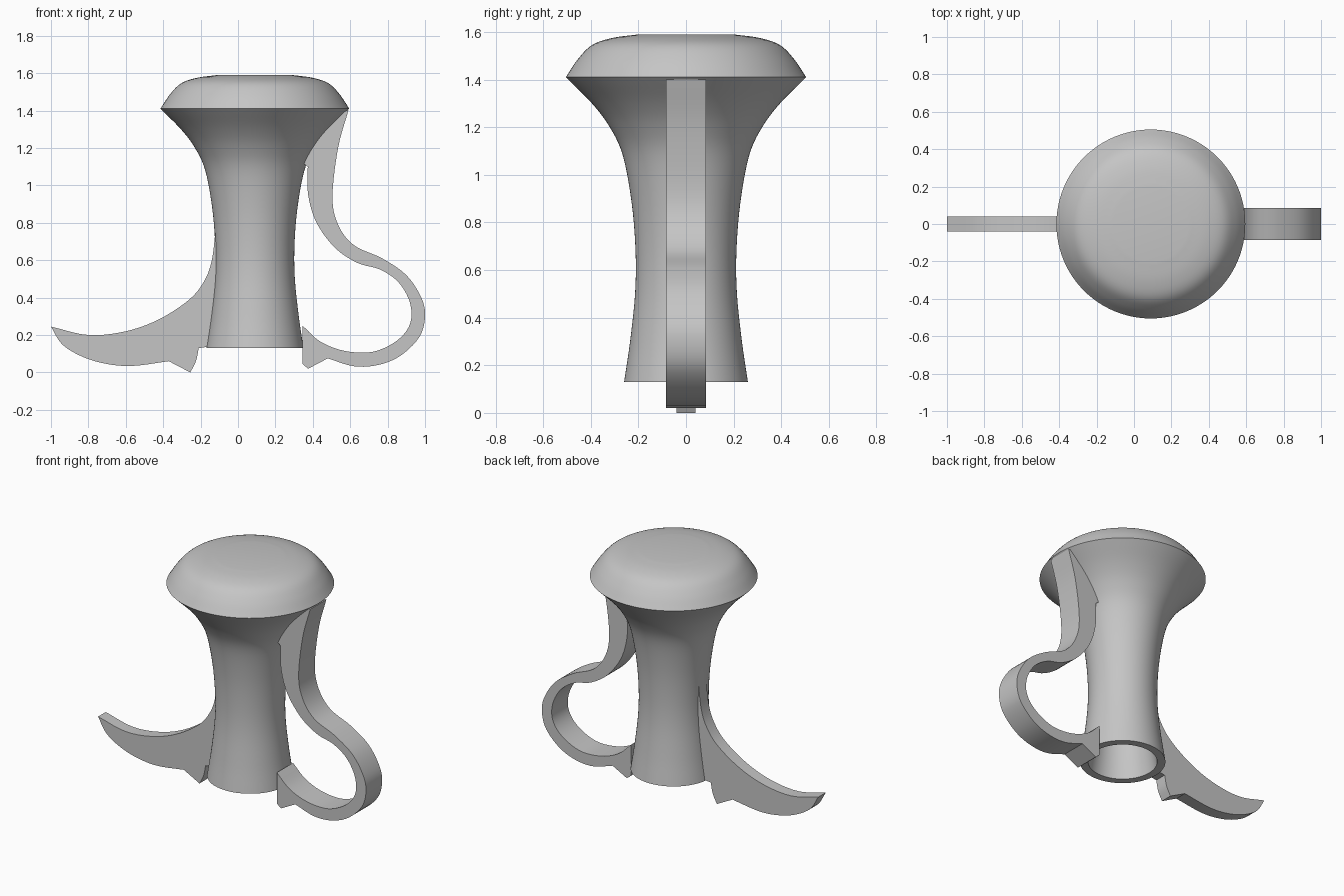
import bpy
import bmesh
from math import radians, tau
from mathutils import Vector

AXIS_X = 0.09
WALL = 0.05

default_cube = bpy.data.objects.get("Cube")
if default_cube:
    bpy.data.objects.remove(default_cube, do_unlink=True)

# One plain grey for every part
grey = bpy.data.materials.new("plain grey")
grey.use_nodes = True
colour = (0.56, 0.56, 0.56, 1)
grey.diffuse_color = colour
grey.node_tree.nodes["Principled BSDF"].inputs["Base Color"].default_value = colour


def smooth_run(points, steps=5):
    """Catmull-Rom curve through the points, keeping both ends."""
    pts = [Vector(p) for p in points]
    if len(pts) < 3:
        return pts
    padded = [2 * pts[0] - pts[1]] + pts + [2 * pts[-1] - pts[-2]]
    curve = []
    for a, b, c, d in zip(padded, padded[1:], padded[2:], padded[3:]):
        for i in range(steps):
            t = i / steps
            curve.append(b + (c - a) * t / 2
                         + (2 * a - 5 * b + 4 * c - d) * t * t / 2
                         + (3 * b - a - 3 * c + d) * t ** 3 / 2)
    curve.append(pts[-1])
    return curve


def finish(name, bm):
    """Turn the bmesh into a shaded, coloured object."""
    bmesh.ops.recalc_face_normals(bm, faces=bm.faces)
    mesh = bpy.data.meshes.new(name)
    bm.to_mesh(mesh)
    bm.free()
    mesh.materials.append(grey)
    obj = bpy.data.objects.new(name, mesh)
    bpy.context.scene.collection.objects.link(obj)
    for other in bpy.context.selected_objects:
        other.select_set(False)
    obj.select_set(True)
    bpy.context.view_layer.objects.active = obj
    bpy.ops.object.shade_smooth_by_angle(angle=radians(30))
    return obj


def lathe(name, profile, segments=96):
    """Spin a (radius, height) profile around the body axis."""
    bm = bmesh.new()
    verts = [bm.verts.new((AXIS_X + r, 0, z)) for r, z in profile]
    edges = [bm.edges.new(pair) for pair in zip(verts, verts[1:])]
    bmesh.ops.spin(bm, geom=verts + edges, cent=(AXIS_X, 0, 0), axis=(0, 0, 1),
                   angle=tau, steps=segments, use_merge=False)
    bmesh.ops.remove_doubles(bm, verts=bm.verts, dist=0.0005)
    return finish(name, bm)


def plate(name, runs, half_width):
    """Extrude an outline of smooth runs; the runs meet at sharp corners."""
    outline = []
    for run in runs:
        for p in smooth_run(run):
            if not outline or (p - outline[-1]).length > 0.001:
                outline.append(p)
    bm = bmesh.new()
    face = bm.faces.new([bm.verts.new((x, -half_width, z)) for x, z in outline])
    extruded = bmesh.ops.extrude_face_region(bm, geom=[face], use_keep_orig=True)
    moved = [v for v in extruded["geom"] if isinstance(v, bmesh.types.BMVert)]
    bmesh.ops.translate(bm, verts=moved, vec=(0, 2 * half_width, 0))
    return finish(name, bm)


# Hollow flared column, open at the bottom
outer = smooth_run([(0.26, 0.13), (0.235, 0.3), (0.214, 0.5), (0.212, 0.68),
                    (0.228, 0.88), (0.265, 1.08), (0.32, 1.2), (0.395, 1.3),
                    (0.505, 1.41)])
inner = [Vector((r - WALL, z)) for r, z in outer if z < 1.32]
ceiling = Vector((0, inner[-1].y))
lathe("flared_column", [ceiling] + inner[::-1] + outer + [Vector((0, 1.41))])

# Rounded cap with a flat crown
dome = smooth_run([(0.505, 1.41), (0.455, 1.485), (0.395, 1.545),
                   (0.31, 1.575), (0.2, 1.59)])
lathe("rounded_cap", [Vector((0, 1.41))] + dome + [Vector((0, 1.59))])

# Curled handle: outer sweep, foot, inner sweep, edge set into the column
plate("curled_handle", [
    [(0.59, 1.4), (0.535, 1.2), (0.505, 0.94), (0.535, 0.79), (0.62, 0.68),
     (0.77, 0.61), (0.9, 0.52), (0.98, 0.4), (1, 0.3), (0.97, 0.19),
     (0.87, 0.09), (0.75, 0.04), (0.62, 0.033), (0.48, 0.075)],
    [(0.375, 0.02), (0.345, 0.045)],
    [(0.345, 0.25), (0.44, 0.165), (0.57, 0.115), (0.72, 0.11), (0.85, 0.17),
     (0.92, 0.26), (0.92, 0.37), (0.86, 0.48), (0.76, 0.55), (0.64, 0.585),
     (0.52, 0.665), (0.42, 0.8), (0.375, 0.95), (0.373, 1.1)],
    [(0.345, 1.12), (0.385, 1.2), (0.46, 1.3), (0.55, 1.4)],
], 0.085)

# Curved blade: top sweep, belly, hooked foot, edge set into the column
plate("curved_blade", [
    [(-0.12, 0.76), (-0.14, 0.6), (-0.18, 0.49), (-0.26, 0.39), (-0.42, 0.285),
     (-0.6, 0.22), (-0.8, 0.2), (-1, 0.245)],
    [(-1, 0.245), (-0.94, 0.15), (-0.83, 0.083), (-0.7, 0.045), (-0.56, 0.035),
     (-0.37, 0.06)],
    [(-0.255, 0), (-0.225, 0.06), (-0.21, 0.13)],
    [(-0.14, 0.14), (-0.09, 0.6), (-0.1, 0.76)],
], 0.04)
